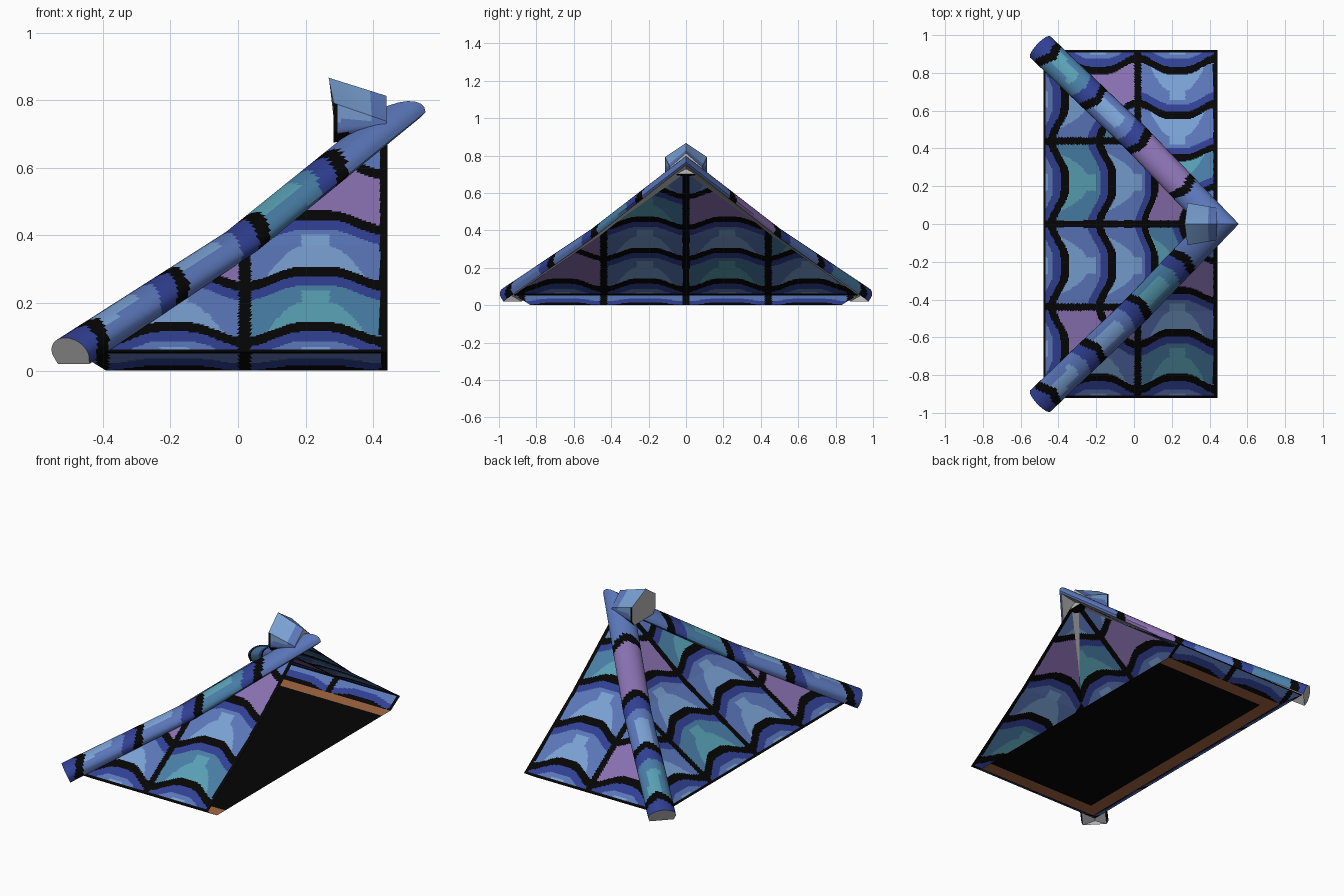
import bpy, bmesh, math
from mathutils import Vector as V

if "Cube" in bpy.data.objects:
    bpy.data.objects.remove(bpy.data.objects["Cube"])

COL = {"black": (.0015, .0015, .0015), "navy": (.030, .050, .290), "mid_blue": (.102, .181, .479),
       "light_blue": (.190, .350, .640), "deep_teal": (.065, .205, .376), "light_teal": (.098, .352, .456),
       "purple": (.245, .160, .430), "grey": (.50, .50, .50), "brown": (.376, .141, .053)}
NAMES = list(COL)
MATS = []
for n in NAMES:
    m = bpy.data.materials.new(n)
    m.diffuse_color = (*COL[n], 1)
    m.use_nodes = True
    m.node_tree.nodes["Principled BSDF"].inputs["Base Color"].default_value = m.diffuse_color
    MATS.append(m)
SHADES = {"b": ("mid_blue", "light_blue"), "t": ("deep_teal", "light_teal"), "p": ("purple", "purple")}


def sheet(name, rows, rule, closed=False, cap=None, under=0, smooth=0):
    """Skin rows of points, colour faces by rule(centre); the first `under` columns and the caps are plain."""
    bm = bmesh.new()
    grid = [[bm.verts.new(p) for p in r] for r in rows]
    n = len(rows[0])
    for a, b in zip(grid, grid[1:]):
        for j in range(n if closed else n - 1):
            k = (j + 1) % n
            f = bm.faces.new((a[j], a[k], b[k], b[j]))
            f.material_index = NAMES.index(cap if j < under else rule(f.calc_center_median()))
    if cap:
        for r in (grid[0], grid[-1]):
            bm.faces.new(r).material_index = NAMES.index(cap)
        if under:                                          # close the notch at the lower end
            bm.faces.new(grid[0][:3]).material_index = NAMES.index(cap)
    bmesh.ops.recalc_face_normals(bm, faces=bm.faces)
    me = bpy.data.meshes.new(name)
    bm.to_mesh(me)
    bm.free()
    for m in MATS:
        me.materials.append(m)
    ob = bpy.data.objects.new(name, me)
    bpy.context.collection.objects.link(ob)
    if smooth:
        bpy.ops.object.select_all(action='DESELECT')
        ob.select_set(True)
        bpy.context.view_layer.objects.active = ob
        bpy.ops.object.shade_smooth_by_angle(angle=math.radians(smooth))
    return ob


def fine(points, step):
    """Resample a polyline at small steps, keeping its corners."""
    pts = [V(p) for p in points]
    out = []
    for a, b in zip(pts, pts[1:]):
        k = max(1, round((b - a).length / step))
        out += [a.lerp(b, i / k) for i in range(k)]
    return out + [pts[-1]]


# Scale pattern of the roof slopes: courses by height, columns across
def scale_rule(across, palette):
    def rule(c):
        q = across(c)
        col, s = math.floor(q), q - math.floor(q)
        d = abs(s - .5)
        bump = min(1, max(0, (.5 - d) / .4))
        bump = bump * bump * (3 - 2 * bump)
        if c.x > .42 or d > .457:
            return "black"
        if c.z < .062:                                     # turned-under eave
            if c.z > .052 or c.z < .016 * bump:
                return "black"
            return "navy" if c.z < .020 + .018 * bump else "mid_blue"
        v = (c.z - .045 * bump - .235) / .165
        row, f = math.floor(v), v - math.floor(v)
        if f < .17:
            return "black"
        mid, light = SHADES[palette.get((col, row), "b")]
        if f > .83 and mid != "purple":
            return "navy"
        # light centre: broad foot narrowing to a stem
        if f < .74 and d < .10 + .25 * max(0, 1 - (f - .17) / .36) ** .6:
            return light
        return mid
    return rule


# Roof slopes: eave underside, eave, slight bend, apex
EAVE, BEND, APEX = V((-.48, .92, .055)), V((.005, .46, .372)), V((.44, .001, .735))
PROFILE = fine([(-.39, .83, 0), EAVE, BEND, APEX], .009)
N = 190
sheet("end_slope", [[(p.x, p.y * (2 * j / N - 1), p.z) for j in range(N + 1)] for p in PROFILE],
      scale_rule(lambda c: c.y / .44,
                 {(0, -1): "t", (0, 1): "p", (-1, 1): "t", (-2, 0): "p", (-2, -1): "p", (1, 0): "t"}))
for side, name, pal in ((-1, "front_slope", {(0, -1): "t", (0, 1): "p", (-1, 0): "p"}),
                        (1, "back_slope", {(-1, -1): "p", (0, 1): "t"})):
    M = 96
    sheet(name, [[(p.x + (.442 - p.x) * j / M, side * p.y, p.z) for j in range(M + 1)] for p in PROFILE],
          scale_rule(lambda c: (c.x - .02) / .42, pal))

# Floor with a brown border on three sides
XS, YS = [-.39, -.31, .44], [-.83, -.75, .75, .83]
sheet("floor", [[(x, y, 0) for y in YS] for x in XS],
      lambda c: "black" if c.x > -.31 and abs(c.y) < .75 else "brown")


# Hip ridge tiles: arched section with a notched grey underside, mitred at the apex
def hip_rule(palette):
    def rule(c):
        l = (c.x - abs(c.y) + .44) / 2
        w = min(1, abs(c.x + abs(c.y) - .46) / .106)
        q = (l + .475 - .02 * (1 - w)) / .235
        k, f = math.floor(q), q - math.floor(q)
        if k < 0:
            return "navy"
        if f < .14 and k < 4:
            return "black"
        mid, light = SHADES[palette[min(k, 3)]]
        if f > .8 and k < 3 and mid != "purple":
            return "navy"
        return light if f < .6 and w < .5 and k < 3 else mid
    return rule


def section(drop):
    arch = [math.pi * i / 12 for i in range(13)]
    return [V((-.068, drop, 0)), V((0, .003, 0)), V((.068, drop, 0))] + \
           [V((.078 * math.cos(a), -.004 + .054 * math.sin(a), 0)) for a in arch]


for side, name, pal in ((-1, "front_hip_ridge", "bbtb"), (1, "back_hip_ridge", "tbpb")):
    path = [V((-.497, .938, .052)), BEND, APEX + V((.006, 0, -.008))]
    dirs = [(path[1] - path[0]).normalized(), (path[2] - path[0]).normalized(), (path[2] - path[1]).normalized()]
    rings = []
    for p, d, drop in zip(path, dirs, (-.035, -.018, -.012)):
        u = V((0, 0, 1)).cross(d).normalized()
        w = d.cross(u)
        ring = [p + u * h.x + w * h.y for h in section(drop)]
        if p is path[2]:
            ring = [q - d * (q.y / d.y) for q in ring]
        rings.append([V((q.x, side * q.y, q.z)) for q in ring])
    rows = []
    for a, b in zip(rings, rings[1:]):
        rows += [[p.lerp(q, k / 70) for p, q in zip(a, b)] for k in range(70)]
    sheet(name, rows + [rings[-1]], hip_rule(pal), True, "grey", under=2, smooth=50)


# Short tapering ridge tile crowning the apex
def crown_rule(c):
    if c.x < .295 and c.z < .785 or c.z < .705:
        return "black"
    return "mid_blue" if c.x > .39 or c.z < .74 else "light_blue"


def crown_ring(x, half, top, low, peak_x):
    pts = [V(p) for p in ((x, -half * .8, low), (x, half * .8, low), (x, half, low + .03), (x, half, top - .075),
                          (peak_x, 0, top), (x, -half, top - .075), (x, -half, low + .03))]
    return [a.lerp(b, i / 6) for a, b in zip(pts, pts[1:] + pts[:1]) for i in range(6)]


BACK, FRONT = crown_ring(.283, .112, .867, .675, .268), crown_ring(.44, .085, .813, .70, .44)
sheet("apex_ridge_tile", [[p.lerp(q, i / 14) for p, q in zip(BACK, FRONT)] for i in range(15)],
      crown_rule, True, "grey", smooth=35)
